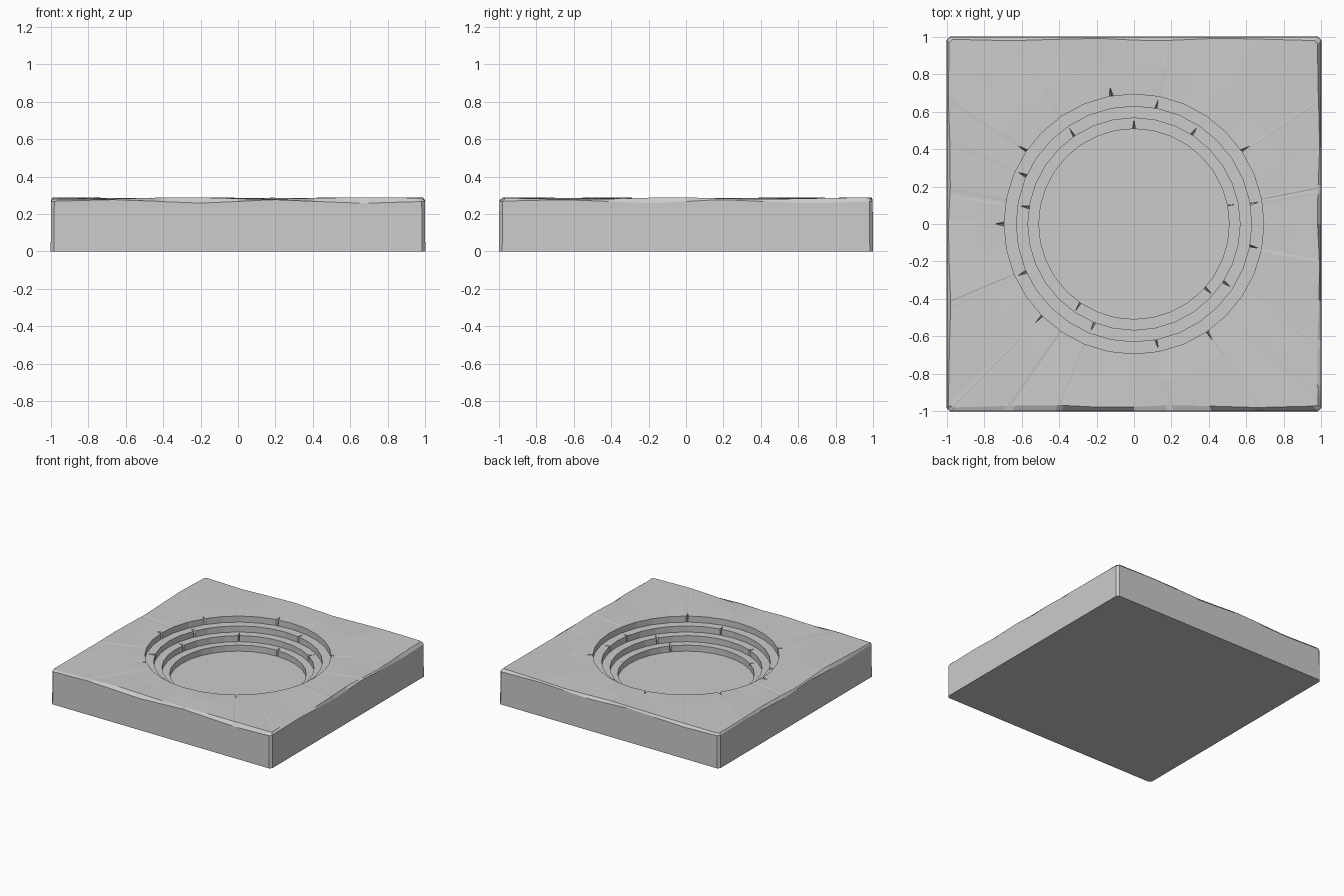
import bpy, bmesh, random
from math import sin, cos, pi, radians, degrees

if "Cube" in bpy.data.objects:
    bpy.data.objects.remove(bpy.data.objects["Cube"])

random.seed(4)
SIDES = 32
FLOOR, TOP = 0.08, 0.283
# Steps from the inside out: radius and the angles of the stone joints (degrees)
STEPS = [
    (0.51, [11, 90, 236, 318]),
    (0.568, [57, 124, 171, 248, 327]),
    (0.63, [10, 79, 156, 204, 281, 349]),
    (0.695, [34, 100, 146, 180, 225, 304]),
]

# Column angles: regular facets, V-joints and the clipped slab corners
angles = {round(i * 360 / SIDES, 3) for i in range(SIDES)} - {45, 135, 225, 315}
for _, joints in STEPS:
    for j in joints:
        angles |= {j - 0.9, j, j + 0.9}
for c in (45, 135, 225, 315):
    angles |= {c - 0.5, c + 0.5}
angles = sorted({round(a % 360, 3) for a in angles})


def facet_radius(r, deg):
    """Radius on a regular polygon at the given angle."""
    seg = 360 / SIDES
    off = radians(deg % seg - seg / 2)
    return r * cos(pi / SIDES) / cos(off)


def square_point(deg, half):
    """Point on a square outline with slightly clipped corners."""
    c, s = cos(radians(deg)), sin(radians(deg))
    r = min(half / max(abs(c), abs(s)), (2 * half - 0.017) / (abs(c) + abs(s)))
    return r * c, r * s


def wave(deg, k, p):
    return 0.5 + 0.5 * sin(radians(deg) * k + p)


bm = bmesh.new()


def ring(point):
    return [bm.verts.new(point(a)) for a in angles]


def circle_ring(r, z, joints=()):
    def point(a):
        rr = facet_radius(r, a) + (0.05 if a in joints else 0)
        return rr * cos(radians(a)), rr * sin(radians(a)), z
    return ring(point)


# Stepped bowl, from floor to lip
rows = []
rise = (TOP - FLOOR) / len(STEPS)
for i, (r, joints) in enumerate(STEPS):
    z = FLOOR + i * rise
    rows.append(circle_ring(r, z))
    rows.append(circle_ring(r - 0.002, z + rise, joints))

# Gently uneven top
rows.append(ring(lambda a: (0.85 * cos(radians(a)), 0.85 * sin(radians(a)),
                            TOP + random.uniform(-0.001, 0.004))))


# Worn upper edge, strongest on the front side
def edge_top(a):
    front = 0.012 if 225 <= a <= 315 else 0
    x, y = square_point(a, 0.991 - front - 0.012 * wave(a, 9, 1))
    return x, y, TOP - 0.004 + 0.01 * wave(a, 7, 2)


def edge_low(a):
    return (*square_point(a, 0.998), 0.258 + 0.018 * wave(a, 8, 0))


rows.append(ring(edge_top))
rows.append(ring(edge_low))
rows.append(ring(lambda a: (*square_point(a, 1.0), 0)))

# Skin the rows, close the floor and the underside
n = len(angles)
for lo, hi in zip(rows, rows[1:]):
    for i in range(n):
        j = (i + 1) % n
        bm.faces.new((lo[i], lo[j], hi[j], hi[i]))
bm.faces.new(rows[0])
bm.faces.new(rows[-1])
bmesh.ops.recalc_face_normals(bm, faces=bm.faces)

mesh = bpy.data.meshes.new("stepped_stone_slab")
bm.to_mesh(mesh)
bm.free()
slab = bpy.data.objects.new("stepped_stone_slab", mesh)
bpy.context.collection.objects.link(slab)
